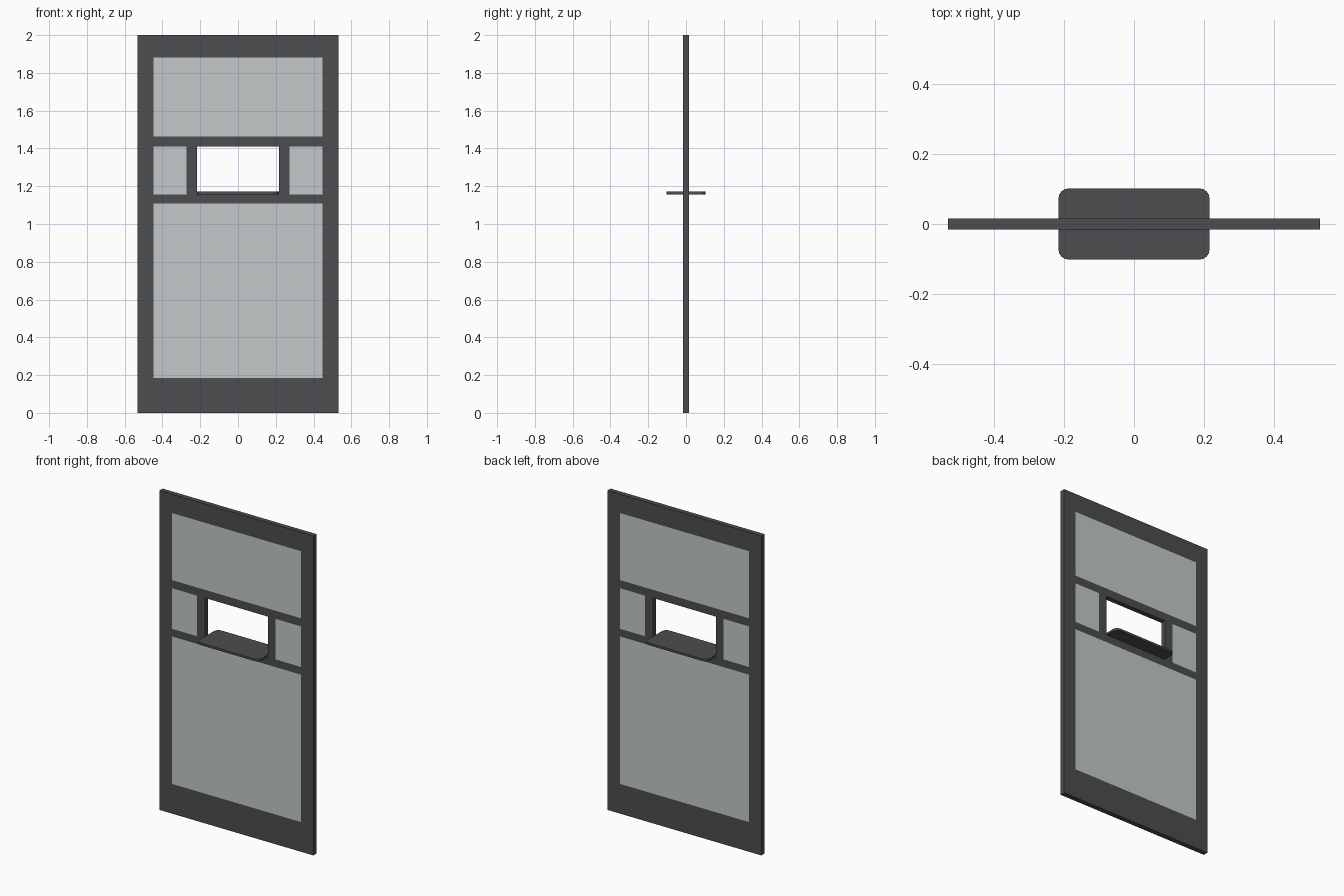
import bpy, bmesh, math

if "Cube" in bpy.data.objects:
    bpy.data.objects.remove(bpy.data.objects["Cube"])

T = 0.0155                                   # half thickness of the panel
XS = [-0.533, -0.447, -0.272, -0.217, 0.217, 0.272, 0.447, 0.533]
ZS = [0, 0.186, 1.109, 1.157, 1.411, 1.462, 1.882, 2.0]


def material(name, rgb):
    m = bpy.data.materials.new(name)
    m.diffuse_color = (*rgb, 1)
    m.use_nodes = True
    m.node_tree.nodes["Principled BSDF"].inputs["Base Color"].default_value = m.diffuse_color
    return m


FRAME = material("dark grey frame", (0.074, 0.072, 0.080))
GLASS = material("pale grey glass", (0.533, 0.591, 0.578))


def finish(name, bm, mat):
    bmesh.ops.recalc_face_normals(bm, faces=bm.faces)
    me = bpy.data.meshes.new(name)
    bm.to_mesh(me)
    bm.free()
    me.materials.append(mat)
    ob = bpy.data.objects.new(name, me)
    bpy.context.collection.objects.link(ob)
    return ob


def extrude(bm, vec):
    geo = bmesh.ops.extrude_face_region(bm, geom=bm.faces[:], use_keep_orig=True)
    bmesh.ops.translate(bm, vec=vec,
                        verts=[g for g in geo["geom"] if isinstance(g, bmesh.types.BMVert)])


def is_hole(i, k):
    """Grid cells left empty for the panes and the serving hatch."""
    if k in (1, 5):
        return 1 <= i <= 5
    return k == 3 and i in (1, 3, 5)


# Frame: one welded grid of stiles and rails, extruded to thickness
bm = bmesh.new()
grid = [[bm.verts.new((x, -T, z)) for z in ZS] for x in XS]
for i in range(len(XS) - 1):
    for k in range(len(ZS) - 1):
        if not is_hole(i, k):
            bm.faces.new((grid[i][k], grid[i + 1][k], grid[i + 1][k + 1], grid[i][k + 1]))
bmesh.ops.delete(bm, geom=[v for v in bm.verts if not v.link_faces], context='VERTS')
extrude(bm, (0, 2 * T, 0))
finish("door_frame", bm, FRAME)


# Glass panes, flush with both sides of the frame
def pane(name, x0, x1, z0, z1):
    bm = bmesh.new()
    bm.faces.new([bm.verts.new((x, -T, z)) for x, z in
                  ((x0, z0), (x1, z0), (x1, z1), (x0, z1))])
    extrude(bm, (0, 2 * T, 0))
    finish(name, bm, GLASS)


pane("lower_pane", XS[1], XS[6], ZS[1], ZS[2])
pane("upper_pane", XS[1], XS[6], ZS[5], ZS[6])
pane("left_pane", XS[1], XS[2], ZS[3], ZS[4])
pane("right_pane", XS[5], XS[6], ZS[3], ZS[4])

# Counter shelf with rounded corners, resting on the hatch sill
W, D, R, SEG = 0.2165, 0.102, 0.03, 4
bm = bmesh.new()
outline = []
for c, (sx, sy) in enumerate(((1, 1), (-1, 1), (-1, -1), (1, -1))):
    for s in range(SEG + 1):
        a = math.pi / 2 * (c + s / SEG)
        outline.append(bm.verts.new((sx * (W - R) + R * math.cos(a),
                                     sy * (D - R) + R * math.sin(a), ZS[3])))
bm.faces.new(outline)
extrude(bm, (0, 0, 0.014))
finish("counter_shelf", bm, FRAME)
